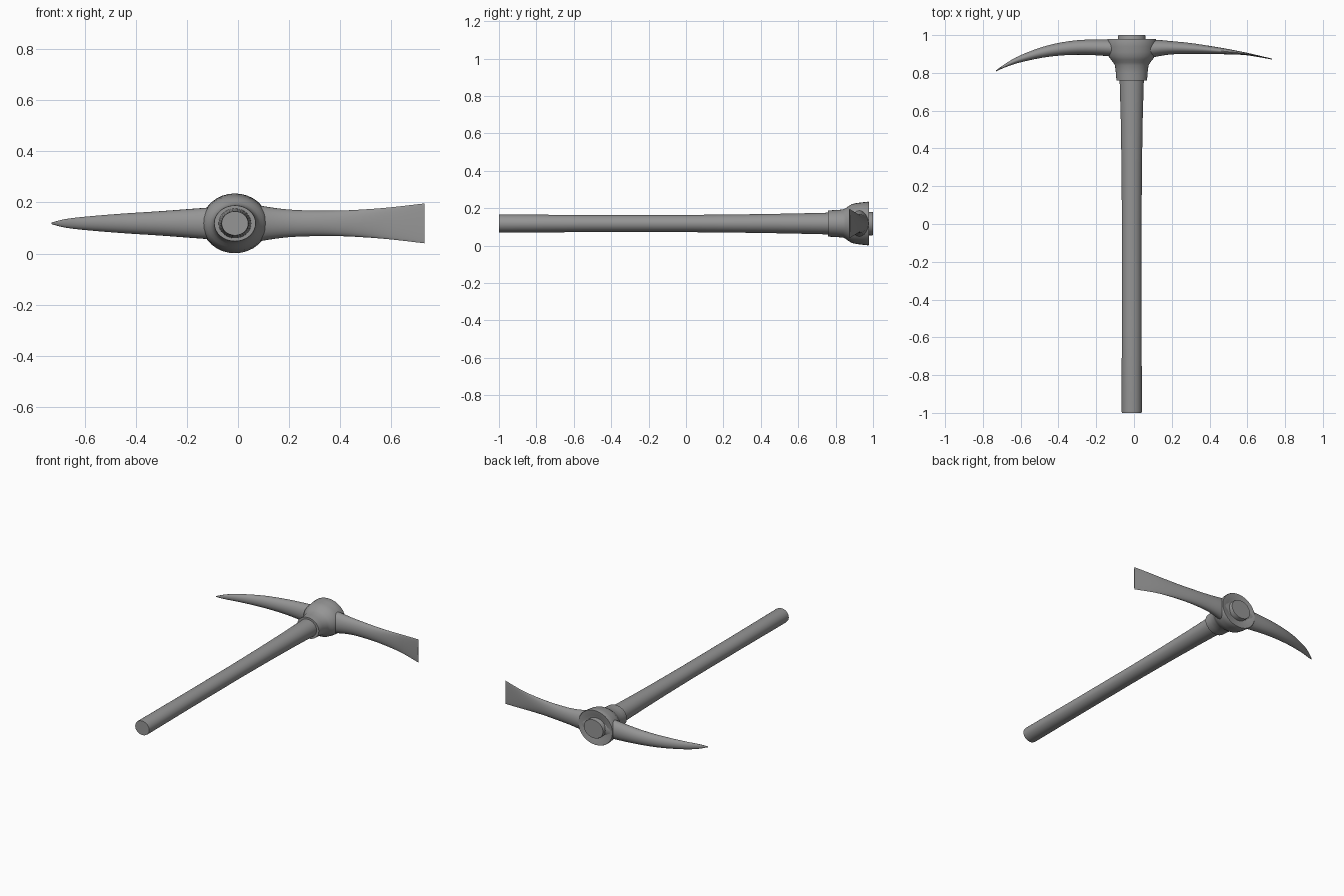
import bpy, bmesh, math
from mathutils import Vector

if "Cube" in bpy.data.objects:
    bpy.data.objects.remove(bpy.data.objects["Cube"])

CX, CZ = -0.012, 0.118   # handle axis

steel = bpy.data.materials.new("dark_grey")
steel.diffuse_color = (0.3, 0.3, 0.3, 1)
steel.use_nodes = True
steel.node_tree.nodes["Principled BSDF"].inputs["Base Color"].default_value = steel.diffuse_color


def loft(name, rings):
    """Skin a list of equal-length rings and cap both ends."""
    bm = bmesh.new()
    rows = [[bm.verts.new(p) for p in r] for r in rings]
    n = len(rows[0])
    for a, b in zip(rows, rows[1:]):
        for i in range(n):
            j = (i + 1) % n
            bm.faces.new((a[i], a[j], b[j], b[i]))
    bm.faces.new(rows[0])
    bm.faces.new(rows[-1])
    bmesh.ops.recalc_face_normals(bm, faces=bm.faces)
    me = bpy.data.meshes.new(name)
    bm.to_mesh(me)
    bm.free()
    me.materials.append(steel)
    ob = bpy.data.objects.new(name, me)
    bpy.context.collection.objects.link(ob)
    bpy.ops.object.select_all(action='DESELECT')
    ob.select_set(True)
    bpy.context.view_layer.objects.active = ob
    bpy.ops.object.shade_smooth_by_angle(angle=math.radians(40))
    return ob


def angles(n):
    return [2 * math.pi * i / n for i in range(n)]


def turned(name, profile, n=32):
    """Oval rings along y: (y, x radius, z radius)."""
    return loft(name, [[(CX + rx * math.cos(t), y, CZ + rz * math.sin(t))
                        for t in angles(n)] for y, rx, rz in profile])


def refine(keys, steps=4):
    """Catmull-Rom smoothing of the station list."""
    k = [Vector(p) for p in keys]
    k = [2 * k[0] - k[1]] + k + [2 * k[-1] - k[-2]]
    out = []
    for a, b, c, d in zip(k, k[1:], k[2:], k[3:]):
        for s in range(steps):
            t = s / steps
            out.append(0.5 * (2 * b + (c - a) * t + (2 * a - 5 * b + 4 * c - d) * t * t
                              + (3 * b - a - 3 * c + d) * t ** 3))
    return out + [k[-2]]


def arm(name, stations, n=24):
    """Oval rings along x: (x, upper y, lower y, half height in z)."""
    return loft(name, [[(x, (hi + lo) / 2 + (hi - lo) / 2 * math.cos(t), CZ + h * math.sin(t))
                        for t in angles(n)] for x, hi, lo, h in refine(stations)])


# Wooden handle, swelling into the head
turned("handle", [
    (-1.0, .052, .047), (-.99, .054, .048), (-.5, .052, .046), (0, .052, .046),
    (.3, .054, .049), (.55, .058, .053), (.76, .064, .058), (.9, .068, .061),
    (.995, .073, .063), (1.0, .071, .061)])

# Forged eye that wraps the handle
turned("eye_socket", [
    (.76, .062, .056), (.76, .081, .070), (.80, .084, .072), (.84, .089, .075),
    (.855, .098, .083), (.87, .110, .094), (.887, .122, .104), (.91, .127, .109),
    (.94, .129, .113), (.974, .130, .117), (.979, .127, .115), (.974, .090, .082),
    (.968, .074, .064)])

# Pointed pick on the left
arm("pick_point", [
    (-.05, .977, .875, .066), (-.14, .977, .889, .060), (-.30, .973, .896, .048),
    (-.455, .946, .885, .038), (-.60, .894, .856, .026), (-.68, .849, .830, .016),
    (-.73, .814, .808, .003)])

# Flared cutting blade on the right
arm("adze_blade", [
    (.04, .977, .865, .078), (.12, .975, .886, .064), (.20, .968, .898, .054),
    (.30, .958, .900, .050), (.40, .943, .900, .050), (.50, .926, .898, .055),
    (.60, .906, .893, .063), (.73, .876, .871, .078)])
